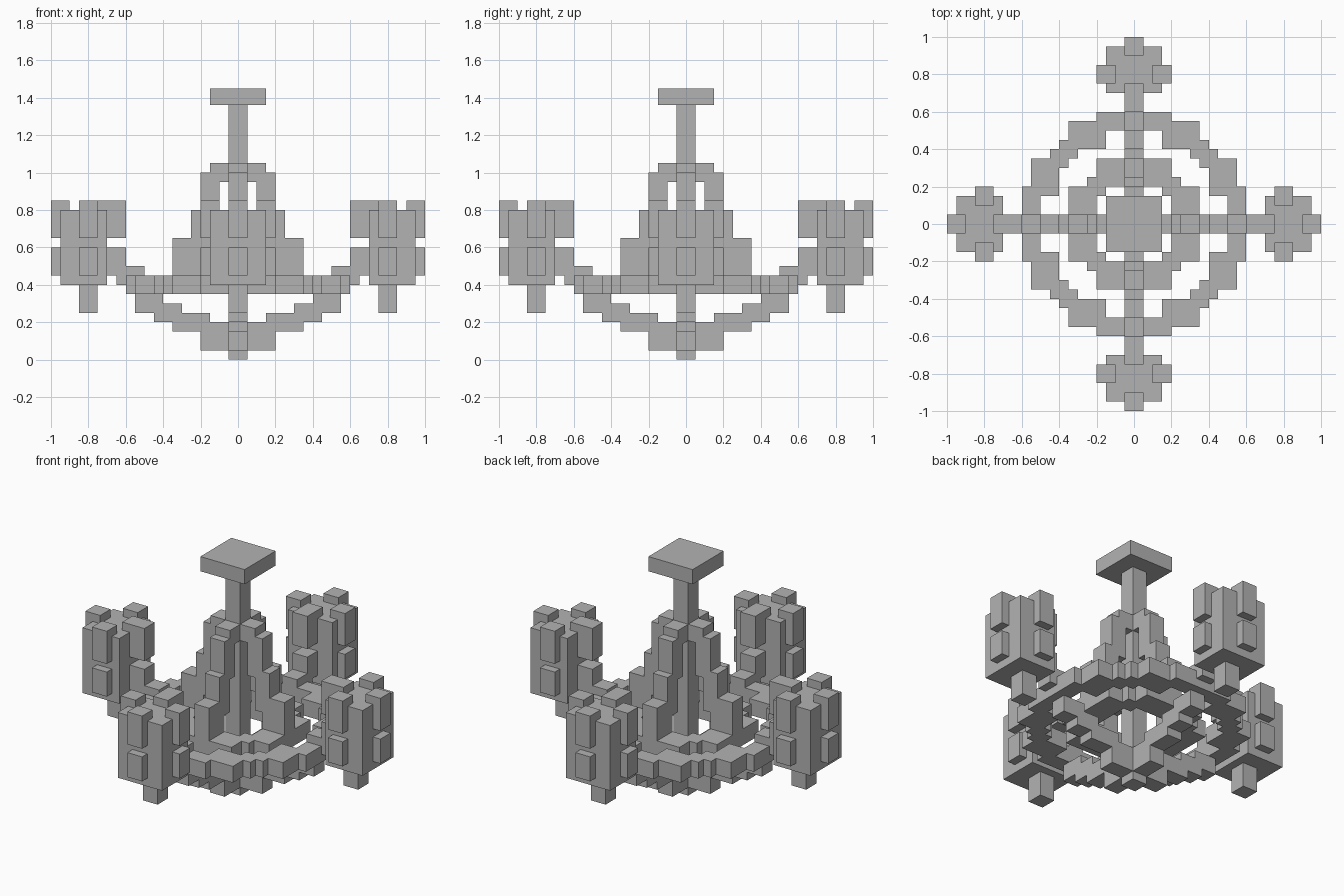
import bpy
import bmesh
from mathutils import Matrix, Vector
from math import pi

if "Cube" in bpy.data.objects:
    bpy.data.objects.remove(bpy.data.objects["Cube"])

# One plain grey for the whole fixture
grey = bpy.data.materials.new("grey")
grey.use_nodes = True
colour = (0.45, 0.45, 0.45, 1)
grey.diffuse_color = colour
grey.node_tree.nodes["Principled BSDF"].inputs["Base Color"].default_value = colour


def add_box(bm, x, y, z, turn=0):
    """Add a box from (low, high) ranges, turned about z by quarter turns."""
    size = Vector((x[1] - x[0], y[1] - y[0], z[1] - z[0]))
    centre = Vector((sum(x), sum(y), sum(z))) / 2
    matrix = (Matrix.Rotation(turn * pi / 2, 4, 'Z')
              @ Matrix.Translation(centre) @ Matrix.Diagonal(size.to_4d()))
    bmesh.ops.create_cube(bm, size=1, matrix=matrix)


def make(name, boxes, turns=(0,)):
    bm = bmesh.new()
    for turn in turns:
        for x, y, z in boxes:
            add_box(bm, x, y, z, turn)
    mesh = bpy.data.meshes.new(name)
    bm.to_mesh(mesh)
    bm.free()
    mesh.materials.append(grey)
    obj = bpy.data.objects.new(name, mesh)
    bpy.context.collection.objects.link(obj)


def bars(steps):
    """Stepped bar running outward: radial range and height range per step."""
    return [((a, b), BAR, (c, d)) for a, b, c, d in steps]


def ring(spans, z):
    """Boxes of one ring quadrant, mirrored across the quarter's middle."""
    return [((a, b), (s * c, s * d) if s > 0 else (-d, -c), z)
            for a, b, c, d in spans for s in (1, -1)]


BAR = (-0.05, 0.05)
RING_Z = (0.35, 0.45)
QUARTERS = range(4)

# Ceiling plate and central stem
make("ceiling_plate", [((-0.15, 0.15), (-0.15, 0.15), (1.36, 1.45))])
make("stem", [(BAR, BAR, (0, 1.36))])

# Stepped rings
make("outer_ring", ring([(0.5, 0.6, 0, 0.2), (0.4, 0.55, 0.15, 0.35),
                         (0.35, 0.45, 0.3, 0.4)], RING_Z), QUARTERS)
make("inner_ring", ring([(0.2, 0.35, 0, 0.2), (0.15, 0.25, 0.15, 0.25)],
                        RING_Z), QUARTERS)

# Upper ribs stepping from the inner ring up to the stem
make("upper_ribs", bars([(0.2, 0.35, 0.35, 0.65), (0.15, 0.25, 0.55, 0.8),
                         (0.1, 0.2, 0.75, 1.0), (0, 0.15, 0.95, 1.05)]), QUARTERS)

# Lower ribs forming the hanging bowl
make("lower_ribs", bars([(0, 0.2, 0.05, 0.2), (0.15, 0.35, 0.15, 0.25),
                         (0.3, 0.45, 0.2, 0.3), (0.4, 0.55, 0.25, 0.35)]), QUARTERS)

# Short arms carrying the lamps
make("lamp_arms", bars([(0.5, 0.65, 0.4, 0.5)]), QUARTERS)

# Lamps: body, stub below, and upper and lower plates on each side
lamp_body = [((0.7, 0.95), (-0.15, 0.15), (0.4, 0.8))]
make("lamp_bodies", lamp_body, QUARTERS)
make("lamp_stubs", [((0.75, 0.85), BAR, (0.25, 0.4))], QUARTERS)
for name, z in (("lower", (0.45, 0.6)), ("upper", (0.65, 0.85))):
    plates = [((0.9, 1.0), BAR, z), ((0.6, 0.75), BAR, z),
              ((0.75, 0.85), (0.1, 0.2), z), ((0.75, 0.85), (-0.2, -0.1), z)]
    make(name + "_lamp_plates", plates, QUARTERS)
